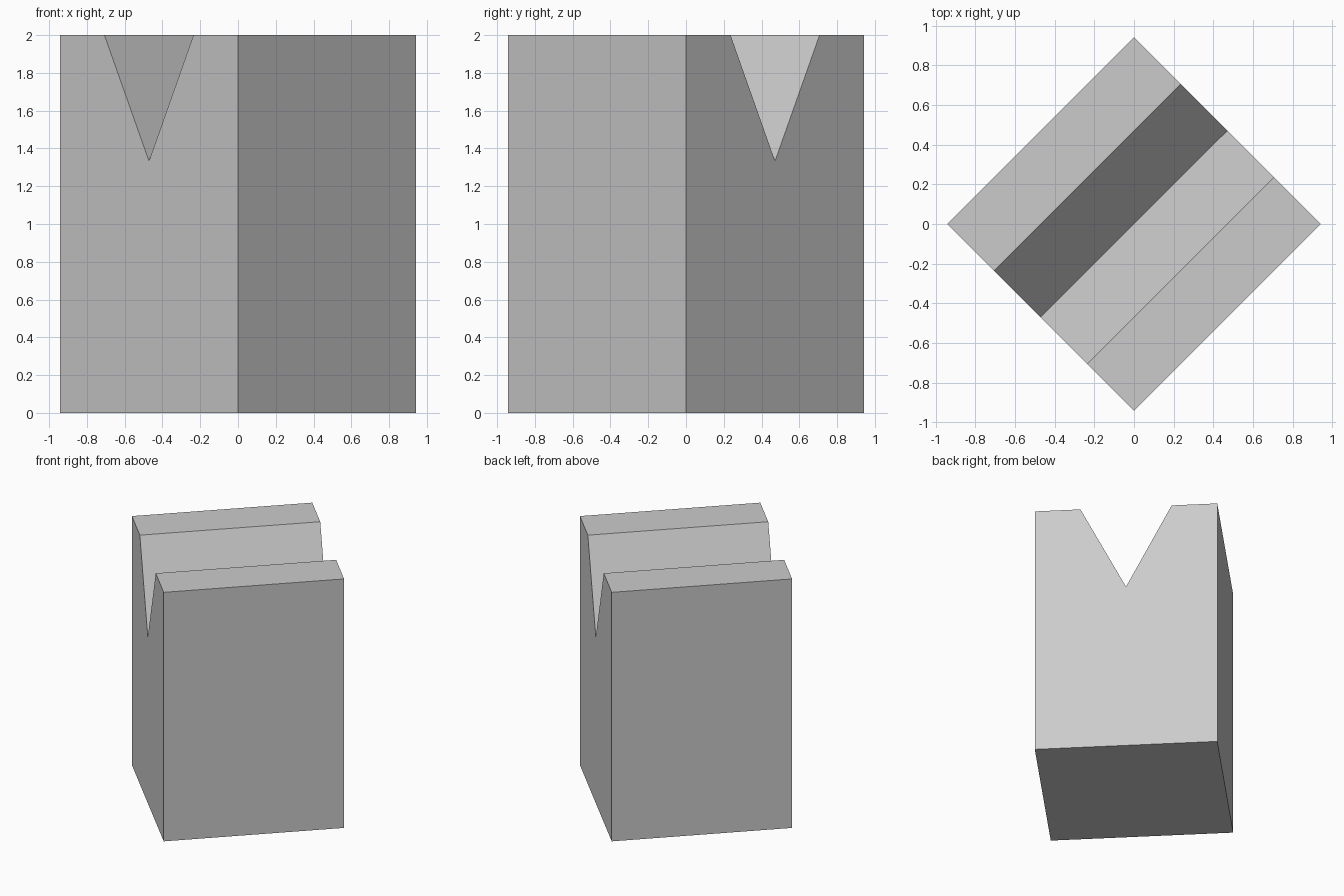
import bpy, bmesh
from math import radians
from mathutils import Matrix, Vector

if "Cube" in bpy.data.objects:
    bpy.data.objects.remove(bpy.data.objects["Cube"])

S = 4 / 3          # side of the square footprint
H = 2.0            # height
h, q = S / 2, S / 4

# Block cross-section with a V notch in the top
profile = [(-h, 0), (h, 0), (h, H), (q, H), (0, H - S / 2), (-q, H), (-h, H)]

bm = bmesh.new()
face = bm.faces.new([bm.verts.new((x, -h, z)) for x, z in profile])

# Extrude the section through the depth, then turn it 45 degrees
ext = bmesh.ops.extrude_face_region(bm, geom=[face], use_keep_orig=True)
moved = [v for v in ext["geom"] if isinstance(v, bmesh.types.BMVert)]
bmesh.ops.translate(bm, verts=moved, vec=Vector((0, S, 0)))
bmesh.ops.transform(bm, matrix=Matrix.Rotation(radians(-45), 4, 'Z'), verts=bm.verts)
bmesh.ops.recalc_face_normals(bm, faces=bm.faces)

mesh = bpy.data.meshes.new("notched_block")
bm.to_mesh(mesh)
bm.free()
bpy.context.collection.objects.link(bpy.data.objects.new("notched_block", mesh))
